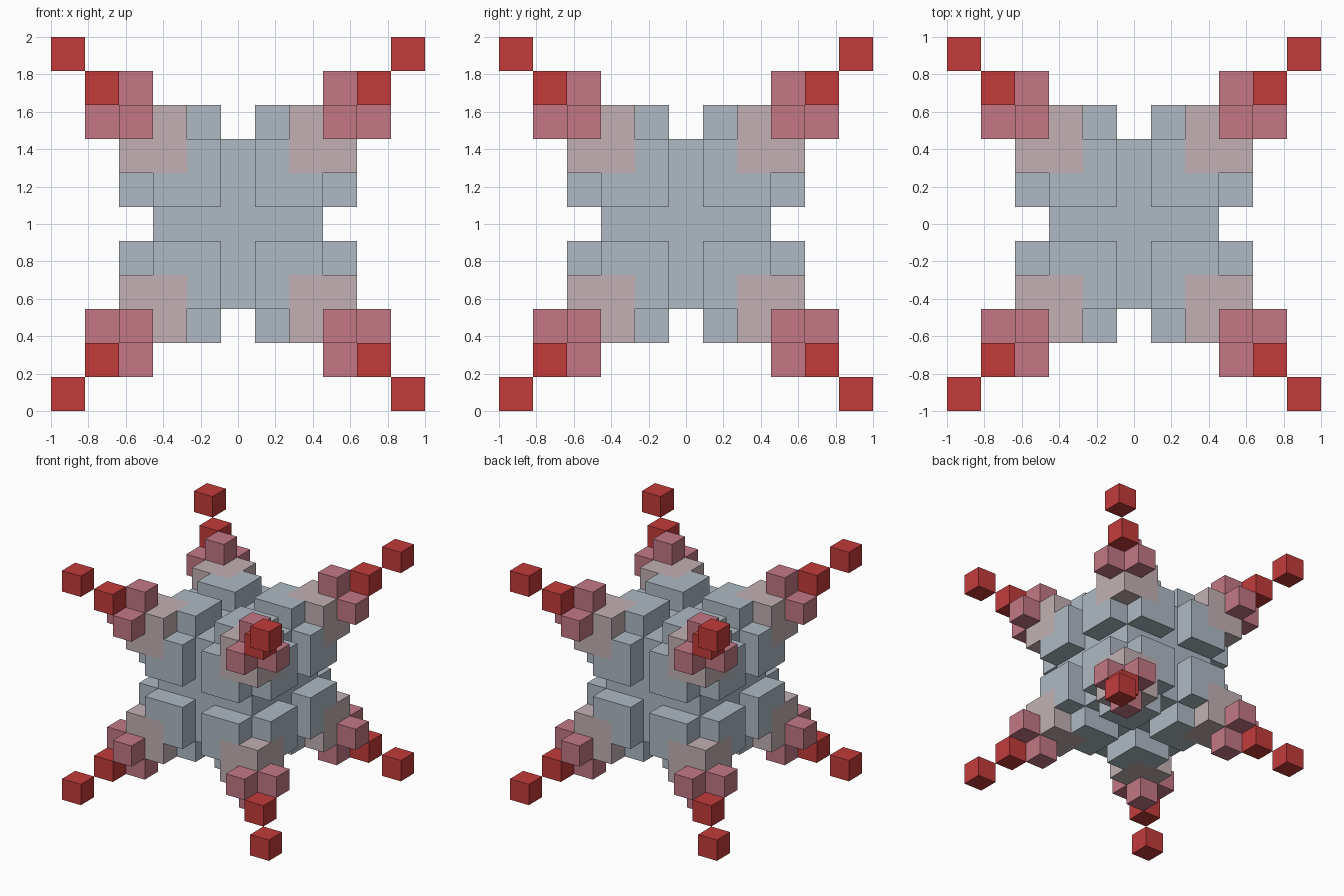
import bpy
import bmesh
from itertools import product
from mathutils import Vector

cube = bpy.data.objects.get("Cube")
if cube:
    bpy.data.objects.remove(cube, do_unlink=True)

U = 2 / 11                      # edge of one block; the model is 11 blocks wide
CENTRE = Vector((0, 0, 1))


def srgb(r, g, b):
    def lin(c):
        c /= 255
        return c / 12.92 if c <= 0.04045 else ((c + 0.055) / 1.055) ** 2.4
    return (lin(r), lin(g), lin(b), 1.0)


def make_material(name, colour):
    mat = bpy.data.materials.new(name)
    mat.use_nodes = True
    mat.diffuse_color = colour
    bsdf = mat.node_tree.nodes["Principled BSDF"]
    bsdf.inputs["Base Color"].default_value = colour
    bsdf.inputs["Roughness"].default_value = 0.8
    return mat


grey = make_material("blue grey", srgb(175, 186, 195))
pale = make_material("pale rose grey", srgb(194, 177, 179))
rose = make_material("rose", srgb(195, 120, 134))
red = make_material("red", srgb(195, 59, 59))


# Which part a block belongs to, from its distance to the centre on each axis
def part_at(cell):
    low, mid, high = sorted(abs(c) for c in cell)
    if high <= 2:
        return "core"
    if high == 3 and low >= 2:
        return "corner_caps"
    if high == 3 and low == 1 and mid < 3:
        return "corner_lobes"
    if (low, mid, high) == (3, 3, 4):
        return "studs"
    if low == high and high in (4, 5):
        return "spike_tips"
    return None


# Join the blocks of one part, keeping only the outside faces
def build_part(name, mat, mirrored=True):
    bm = bmesh.new()
    span = range(1, 6) if mirrored else range(-2, 3)
    for cell in product(span, repeat=3):
        if part_at(cell) != name:
            continue
        for axis, sign in product(range(3), (-1, 1)):
            side = Vector((0, 0, 0))
            side[axis] = sign
            neighbour = [round(c + s) for c, s in zip(cell, side)]
            if part_at(neighbour):
                continue
            u = Vector((0, 0, 0))
            u[(axis + 1) % 3] = 0.5
            v = side.cross(u)
            mid = Vector(cell) + side * 0.5
            corners = (mid - u - v, mid + u - v, mid + u + v, mid - u + v)
            bm.faces.new([bm.verts.new(p * U) for p in corners])
    bmesh.ops.remove_doubles(bm, verts=bm.verts, dist=0.001)
    bmesh.ops.dissolve_limit(bm, angle_limit=0.01, verts=bm.verts, edges=bm.edges)
    mesh = bpy.data.meshes.new(name)
    bm.to_mesh(mesh)
    bm.free()
    mesh.materials.append(mat)
    obj = bpy.data.objects.new(name, mesh)
    obj.location = CENTRE
    bpy.context.collection.objects.link(obj)
    if mirrored:                # one corner becomes all eight
        mod = obj.modifiers.new("eight corners", "MIRROR")
        mod.use_axis = (True, True, True)
        mod.use_mirror_merge = False
    return obj


# Central cube
build_part("core", grey, mirrored=False)
# Notched lobes around it, with their paler outer corners
build_part("corner_lobes", grey)
build_part("corner_caps", pale)
# Three small blocks on each corner, then two blocks running out diagonally
build_part("studs", rose)
build_part("spike_tips", red)
